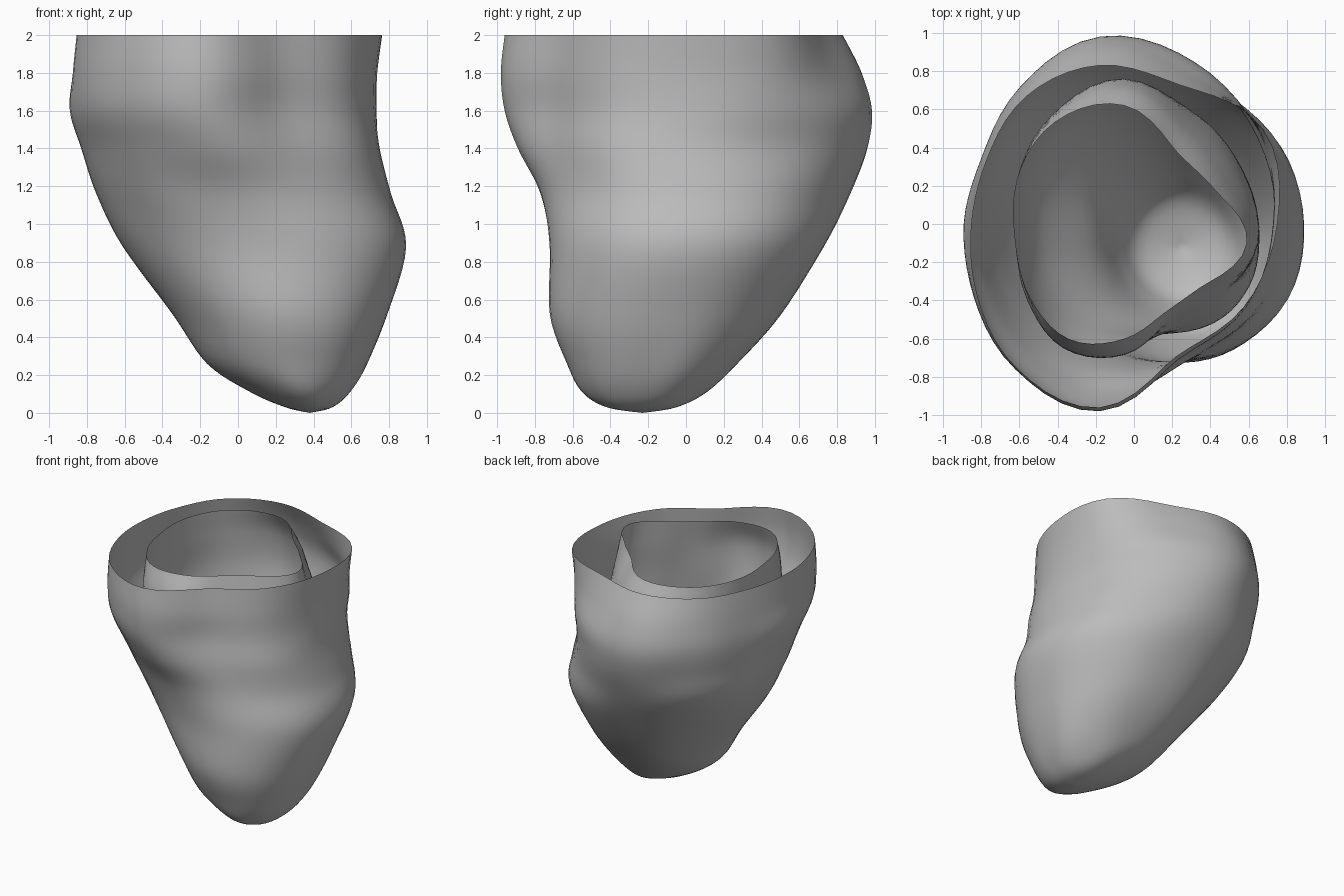
import bpy
import bmesh
from math import cos, sin, tau
from mathutils import Vector

cube = bpy.data.objects.get("Cube")
if cube:
    bpy.data.objects.remove(cube)

SEGMENTS, STEPS = 60, 6

grey = bpy.data.materials.new("plain_grey")
grey.use_nodes = True
grey.diffuse_color = (0.5, 0.5, 0.5, 1)
grey.node_tree.nodes["Principled BSDF"].inputs["Base Color"].default_value = (0.5, 0.5, 0.5, 1)


def spline(a, b, c, d, t):
    """Smooth value between b and c."""
    return b + 0.5 * t * (c - a + t * (2 * a - 5 * b + 4 * c - d + t * (3 * (b - c) + d - a)))


def ring_radius(radii, angle_fraction):
    """Radius of a closed section at a fraction of a full turn."""
    n = len(radii)
    position = angle_fraction * n
    i = int(position)
    return spline(*(radii[(i + k) % n] for k in (-1, 0, 1, 2)), position - i)


def loft_sections(sections):
    """Add smooth in-between sections from the rim down to the tip."""
    result = []
    last = len(sections) - 1
    for i in range(last):
        four = [sections[min(max(i + k, 0), last)] for k in (-1, 0, 1, 2)]
        for step in range(STEPS):
            result.append([spline(*values, step / STEPS) for values in zip(*four)])
    return result


def make_cup(name, sections, tip):
    """Open cup: each section is height, centre x, centre y, then radii, in hundredths."""
    bm = bmesh.new()
    rings = []
    closing = [tip[2], tip[0], tip[1]] + [0] * (len(sections[0]) - 3)
    for z, cx, cy, *radii in loft_sections(sections + [closing]):
        ring = []
        for s in range(SEGMENTS):
            r = ring_radius(radii, s / SEGMENTS)
            a = tau * s / SEGMENTS
            ring.append(bm.verts.new(Vector((cx + r * cos(a), cy + r * sin(a), z)) / 100))
        rings.append(ring)
    for upper, lower in zip(rings, rings[1:]):
        for s in range(SEGMENTS):
            n = (s + 1) % SEGMENTS
            bm.faces.new((upper[s], lower[s], lower[n], upper[n]))
    # Close the rounded tip with a fan
    end = bm.verts.new(Vector(tip) / 100)
    for s in range(SEGMENTS):
        bm.faces.new((rings[-1][s], end, rings[-1][(s + 1) % SEGMENTS]))
    for face in bm.faces:
        face.smooth = True
    bmesh.ops.recalc_face_normals(bm, faces=bm.faces)
    mesh = bpy.data.meshes.new(name)
    bm.to_mesh(mesh)
    bm.free()
    mesh.materials.append(grey)
    cup = bpy.data.objects.new(name, mesh)
    bpy.context.collection.objects.link(cup)
    return cup


# Outer wall: wide lumpy mouth tapering to an off-centre tip
make_cup("outer_wall", [
    [200, -18, 0, 93, 99, 84, 83, 77, 68, 67, 74, 87, 96, 80, 87],
    [180, -18, 0, 91, 97, 91, 93, 81, 70, 69, 76, 88, 98, 82, 88],
    [160, -18, 0, 91, 96, 98, 98, 83, 71, 71, 75, 86, 96, 82, 89],
    [140, -11, 0, 86, 88, 93, 96, 85, 75, 72, 74, 82, 89, 81, 87],
    [116, -1, 4, 82, 82, 81, 83, 82, 78, 74, 76, 80, 81, 81, 84],
    [88, 12, 0, 77, 76, 74, 73, 75, 75, 73, 73, 72, 72, 76, 79],
    [52, 22, -12, 57, 59, 61, 62, 65, 61, 56, 55, 57, 60, 61, 59],
    [26, 28, -20, 40, 44, 46, 47, 49, 47, 44, 42, 42, 43, 43, 41],
    [11, 34, -23, 25, 28, 31, 34, 32, 30, 27, 27, 29, 32, 29, 26],
    [3, 38, -23, 12, 13, 16, 18, 16, 14, 13, 14, 17, 19, 16, 13],
], (38, -23, 0))

# Inner wall: separate chamber with the same mouth height
make_cup("inner_wall", [
    [200, -5, -10, 64, 55, 55, 72, 73, 65, 57, 57, 58, 50, 42, 46],
    [180, -5, -10, 67, 62, 66, 82, 76, 65, 57, 58, 63, 58, 46, 50],
    [150, -5, -10, 70, 70, 74, 86, 76, 64, 56, 58, 62, 57, 49, 56],
    [115, 0, -3, 65, 65, 68, 71, 65, 56, 51, 53, 57, 56, 58, 63],
    [80, 15, -5, 50, 50, 49, 50, 47, 42, 37, 39, 45, 50, 54, 53],
    [52, 24, -11, 33, 33, 34, 35, 34, 33, 32, 32, 33, 35, 36, 34],
    [37, 25, -12, 22, 22, 22, 23, 23, 22, 22, 22, 22, 23, 23, 22],
], (25, -12, 30))
